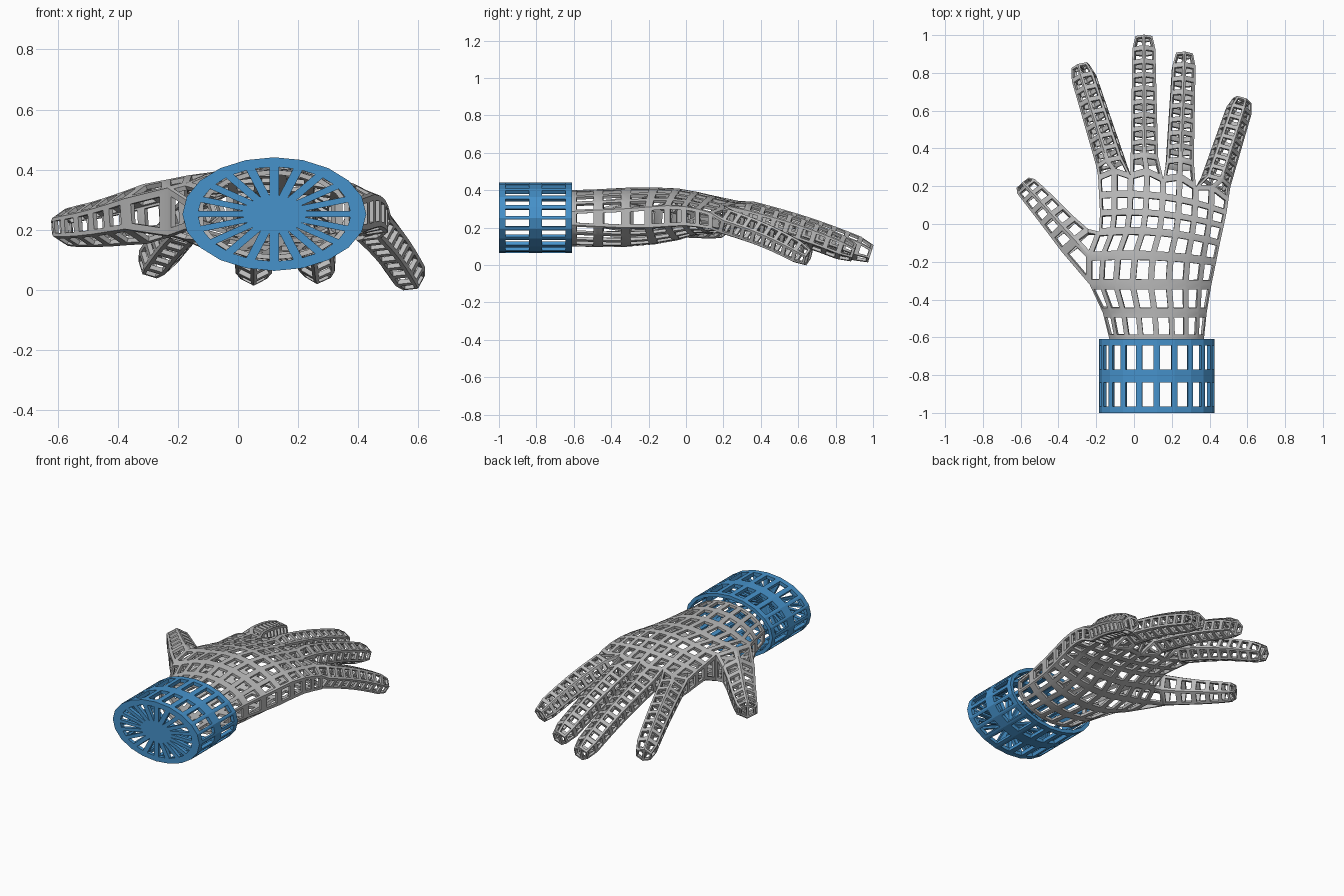
import bpy, bmesh, math
from mathutils import Vector, Quaternion

if "Cube" in bpy.data.objects:
    bpy.data.objects.remove(bpy.data.objects["Cube"])


def material(name, rgb):
    m = bpy.data.materials.new(name)
    m.diffuse_color = (*rgb, 1)
    m.use_nodes = True
    m.node_tree.nodes["Principled BSDF"].inputs["Base Color"].default_value = m.diffuse_color
    return m


GREY = material("grey", (0.50, 0.50, 0.50))
BLUE = material("blue", (0.062, 0.29, 0.60))


def lattice(name, bm, mat, quad_open, tri_open, depth, smooth):
    """Cut a window in every face, then thicken the remaining bars inward."""
    bmesh.ops.recalc_face_normals(bm, faces=bm.faces[:])
    for f in bm.faces[:]:
        c = f.calc_center_median()
        k = tri_open if len(f.verts) == 3 else quad_open
        outer = f.verts[:]
        inner = [bm.verts.new(c + (v.co - c) * k) for v in outer]
        n = len(outer)
        bm.faces.remove(f)
        for i in range(n):
            j = (i + 1) % n
            bm.faces.new((outer[i], outer[j], inner[j], inner[i]))
    mesh = bpy.data.meshes.new(name)
    bm.to_mesh(mesh)
    bm.free()
    mesh.materials.append(mat)
    ob = bpy.data.objects.new(name, mesh)
    bpy.context.collection.objects.link(ob)
    bpy.ops.object.select_all(action='DESELECT')
    bpy.context.view_layer.objects.active = ob
    ob.select_set(True)
    s = ob.modifiers.new("thickness", 'SOLIDIFY')
    s.thickness = depth
    s.offset = -1
    bpy.ops.object.modifier_apply(modifier=s.name)
    if smooth:
        bpy.ops.object.shade_smooth_by_angle(angle=math.radians(32))


def bridge(bm, a, b):
    n = len(a)
    for i in range(n):
        j = (i + 1) % n
        bm.faces.new((a[i], a[j], b[j], b[i]))


# Cuff: oval drum with a spoked end, open towards the hand
bm = bmesh.new()
rings = []
for y in (-1.0, -0.805, -0.61):
    rings.append([bm.verts.new((0.121 + 0.306 * math.cos(a), y, 0.252 + 0.189 * math.sin(a)))
                  for a in (math.tau * i / 20 for i in range(20))])
bridge(bm, rings[0], rings[1])
bridge(bm, rings[1], rings[2])
hub = bm.verts.new((0.121, -1.0, 0.252))
for i in range(20):
    bm.faces.new((rings[0][i], rings[0][(i + 1) % 20], hub))
lattice("cuff", bm, BLUE, 0.65, 0.5, 0.022, False)

# Palm: rings of 9 upper and 9 lower points
# y left, y right, y bulge, x left, x right, z left, z right, half height, even spacing
PALM = [
    (-0.61, -0.61, 0.00, -0.130, 0.370, 0.25, 0.25, 0.150, 0.0),
    (-0.47, -0.47, 0.00, -0.165, 0.385, 0.25, 0.25, 0.155, 0.1),
    (-0.32, -0.32, 0.00, -0.235, 0.410, 0.26, 0.25, 0.158, 0.3),
    (-0.17, -0.20, 0.02, -0.235, 0.435, 0.27, 0.255, 0.152, 0.5),
    (-0.04, -0.10, 0.03, -0.185, 0.455, 0.28, 0.262, 0.138, 0.6),
    (0.06, -0.01, 0.03, -0.180, 0.475, 0.29, 0.262, 0.115, 0.7),
    (0.15, 0.06, 0.04, -0.185, 0.490, 0.285, 0.252, 0.100, 0.85),
    (0.25, 0.13, 0.05, -0.190, 0.500, 0.275, 0.236, 0.085, 1.0),
]
bm = bmesh.new()
tops, bottoms = [], []
for r, (yl, yr, bulge, xl, xr, zl, zr, h, even) in enumerate(PALM):
    top, bot = [], []
    edge = 14 + 2.4 * r                  # side faces grow taller towards the knuckles
    for i in range(9):
        th = math.radians(edge + (180 - 2 * edge) * i / 8)
        arc = 0.5 - 0.5 * math.cos(th) / math.cos(math.radians(edge))
        t = arc + (i / 8 - arc) * even
        x, z = xl + (xr - xl) * t, zl + (zr - zl) * t
        y = yl + (yr - yl) * t + bulge * 4 * t * (1 - t)
        if r == 7 and i % 2:             # knuckles stand ahead of the webs
            y += 0.03
        dz = math.sin(th)
        if i < 2 and r in (2, 3, 4):     # root of the thumb
            dz = max(dz, (0.5, 0.64, 0.6)[r - 2] + 0.1 * i)
        top.append(bm.verts.new((x, y, z + h * dz)))
        bot.append(bm.verts.new((x, y, z - h * dz)))
    tops.append(top)
    bottoms.append(bot)
for r in range(7):
    for row in (tops, bottoms):
        for i in range(8):
            bm.faces.new((row[r][i], row[r][i + 1], row[r + 1][i + 1], row[r + 1][i]))
    for i in (0, 8):
        if i == 0 and r in (2, 3):      # opening for the thumb
            continue
        bm.faces.new((tops[r][i], tops[r + 1][i], bottoms[r + 1][i], bottoms[r][i]))


def digit(base, sections, direction, roll=0.0):
    """Six-sided tube from an opening in the palm through (centre, width, height)."""
    d = Vector(direction).normalized()
    side = d.cross(Vector((0, 0, 1))).normalized()
    up = side.cross(d)
    q = Quaternion(d, roll)
    side, up = q @ side, q @ up
    prev = base
    for c, w, h in sections:
        ring = [bm.verts.new(Vector(c) + side * w * a + up * h * b) for a, b in
                ((-.5, .25), (0, .5), (.5, .25), (.5, -.25), (0, -.5), (-.5, -.25))]
        bridge(bm, prev, ring)
        prev = ring
    bm.faces.new((prev[0], prev[1], prev[4], prev[5]))
    bm.faces.new((prev[1], prev[2], prev[3], prev[4]))


# Fingers: start, tip, segments, roll
FINGERS = [
    ((-0.122, 0.32, 0.268), (-0.284, 0.835, 0.083), 8, -0.2),
    ((0.055, 0.345, 0.264), (0.052, 0.988, 0.060), 9, 0.0),
    ((0.242, 0.32, 0.258), (0.266, 0.898, 0.065), 8, 0.05),
    ((0.432, 0.22, 0.230), (0.573, 0.654, 0.040), 8, 0.38),
]
for i, (start, tip, n, roll) in enumerate(FINGERS):
    a, b = Vector(start), Vector(tip)
    k = 2 * i
    base = [tops[7][k], tops[7][k + 1], tops[7][k + 2],
            bottoms[7][k + 2], bottoms[7][k + 1], bottoms[7][k]]
    secs = []
    for s in range(n + 1):
        t = s / n
        c = a.lerp(b, t) + Vector((0, 0, 0.015 * math.sin(math.pi * t)))
        taper = 0.75 if s == n else 1.0
        secs.append((c, (0.145 - 0.026 * t) * taper, (0.155 - 0.025 * t) * taper))
    digit(base, secs, b - a, roll)

# Thumb
base = [tops[2][0], tops[3][0], tops[4][0], bottoms[4][0], bottoms[3][0], bottoms[2][0]]
digit(base, [((-0.310, -0.090, 0.252), 0.185, 0.20), ((-0.375, -0.020, 0.238), 0.165, 0.18),
             ((-0.432, 0.045, 0.226), 0.152, 0.165), ((-0.485, 0.105, 0.217), 0.142, 0.15),
             ((-0.535, 0.160, 0.211), 0.130, 0.138), ((-0.570, 0.197, 0.208), 0.120, 0.125),
             ((-0.588, 0.217, 0.207), 0.085, 0.09)], (-0.64, 0.76, -0.1))
lattice("hand", bm, GREY, 0.65, 0.5, 0.016, True)
